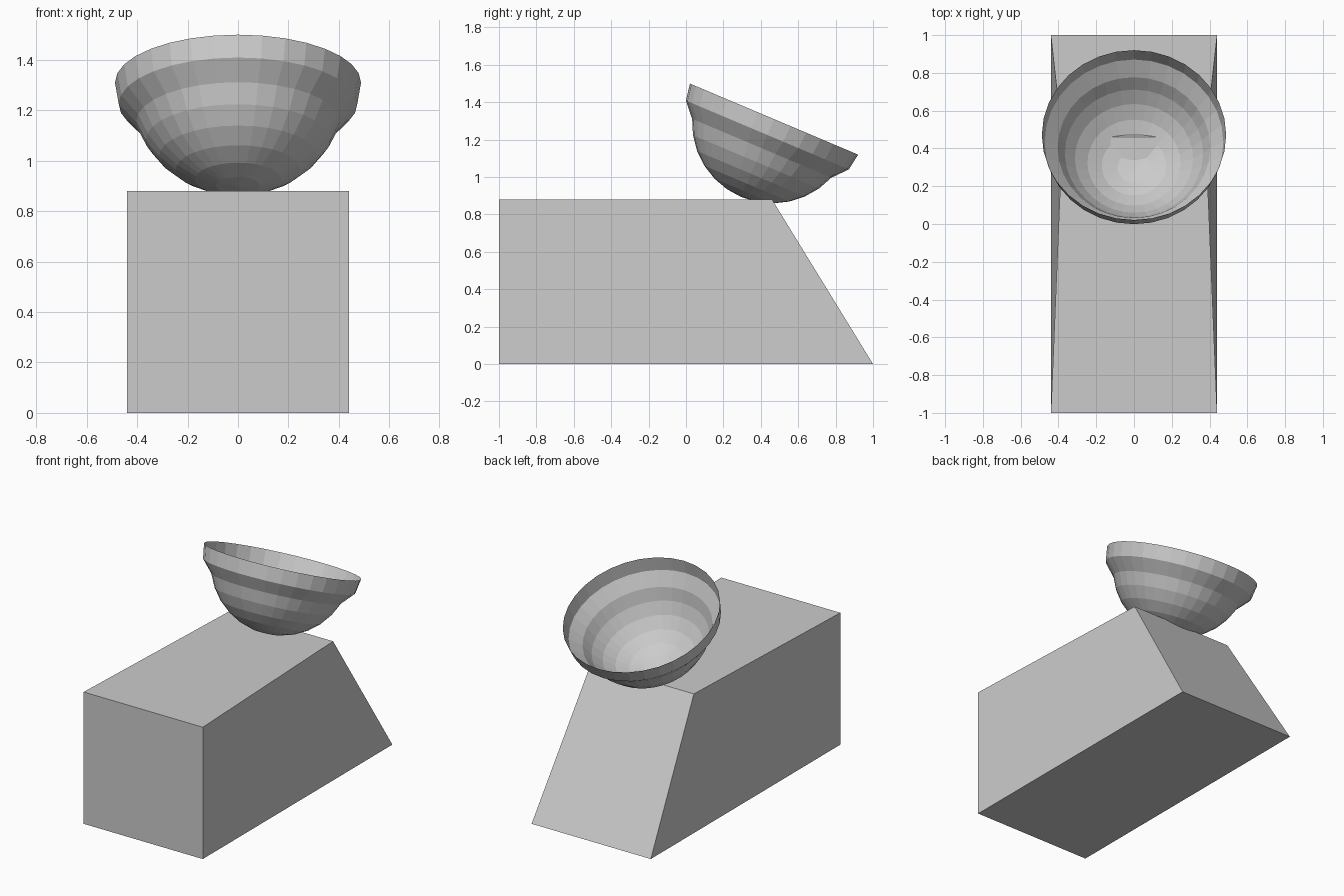
import bpy, bmesh
from math import sin, cos, pi, radians
from mathutils import Matrix

if "Cube" in bpy.data.objects:
    bpy.data.objects.remove(bpy.data.objects["Cube"])


def make_object(name, bm):
    bmesh.ops.recalc_face_normals(bm, faces=bm.faces)
    mesh = bpy.data.meshes.new(name)
    bm.to_mesh(mesh)
    bm.free()
    obj = bpy.data.objects.new(name, mesh)
    bpy.context.collection.objects.link(obj)
    return obj


# Base block: side profile (half width, y, z), pinched at the top of the slope
profile = [(0.44, -1, 0), (0.44, 1, 0), (0.38, 0.46, 0.88), (0.44, -1, 0.88)]
bm = bmesh.new()
left, right = [[bm.verts.new((s * w, y, z)) for w, y, z in profile] for s in (-1, 1)]
bm.faces.new(left)
bm.faces.new(right)
for i in range(4):
    j = (i + 1) % 4
    bm.faces.new((left[i], left[j], right[j], right[i]))
make_object("base_block", bm)

# Bowl: open thin shell, spherical cap with a flare and an upright rim
SEGMENTS, ROWS, RADIUS = 32, 6, 0.43
rings = []
for k in range(1, ROWS + 1):
    t = radians(70) * k / ROWS
    rings.append((RADIUS * sin(t), 0.07 - RADIUS * cos(t)))
rings += [(0.473, 0.0), (0.488, 0.092)]

bm = bmesh.new()
pole = bm.verts.new((0, 0, 0.07 - RADIUS))
loops = [[bm.verts.new((r * cos(2 * pi * i / SEGMENTS), r * sin(2 * pi * i / SEGMENTS), h))
          for i in range(SEGMENTS)] for r, h in rings]
for i in range(SEGMENTS):
    j = (i + 1) % SEGMENTS
    bm.faces.new((pole, loops[0][j], loops[0][i]))
    for a, b in zip(loops, loops[1:]):
        bm.faces.new((a[i], a[j], b[j], b[i]))

# Tip the bowl towards the back and rest it on the top edge
place = Matrix.Translation((0, 0.435, 1.225)) @ Matrix.Rotation(radians(-22.9), 4, 'X')
bmesh.ops.transform(bm, matrix=place, verts=bm.verts)
make_object("tilted_bowl", bm)
